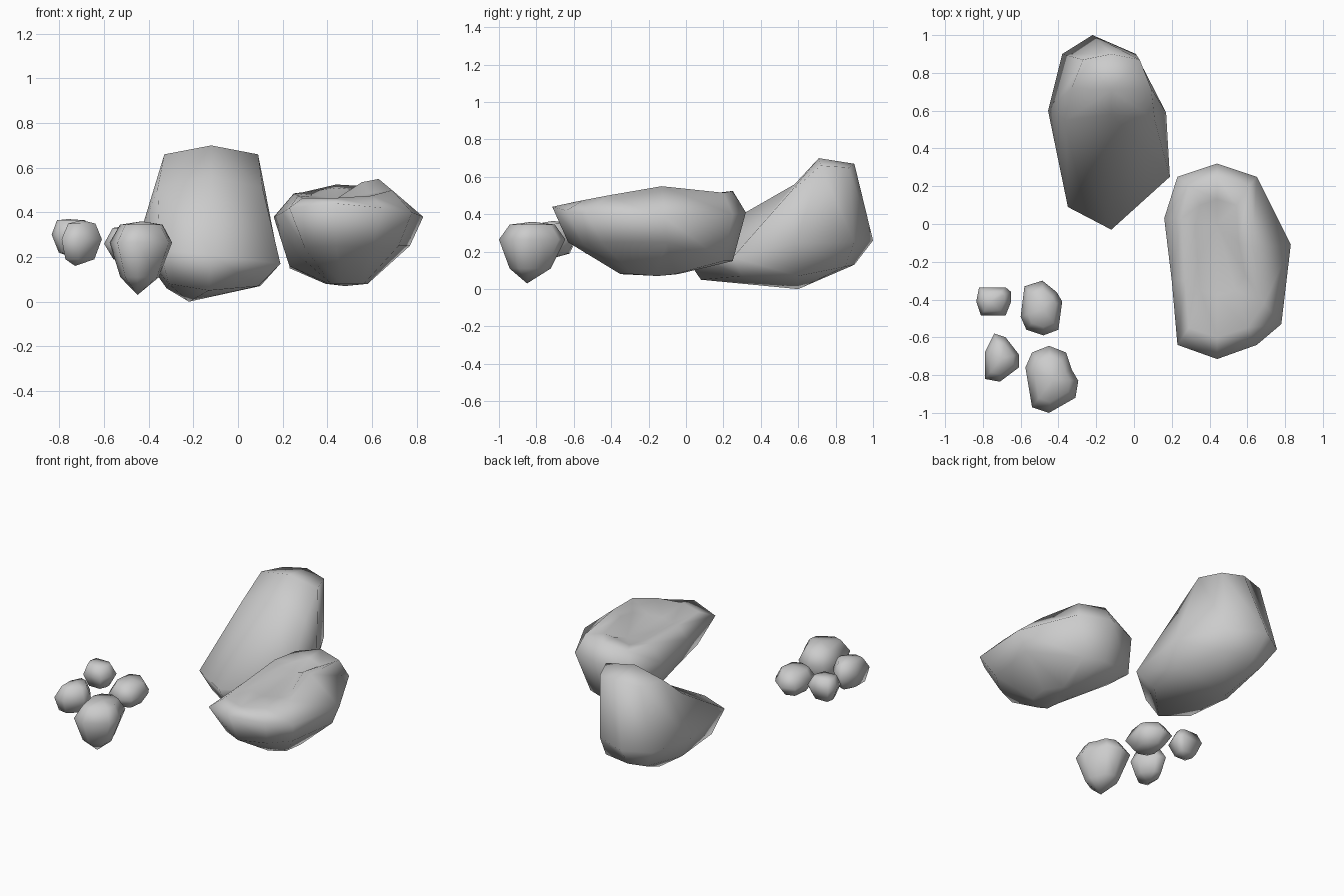
import bpy, bmesh, math
from mathutils import Vector


def loft(name, rings, low, high):
    """Close a stack of equal rings with an end point below and above."""
    bm = bmesh.new()
    rows = [[bm.verts.new(p) for p in r] for r in rings]
    n = len(rows[0])
    for a, b in zip(rows, rows[1:]):
        for i in range(n):
            j = (i + 1) % n
            bm.faces.new((a[i], a[j], b[j], b[i]))
    for row, tip in ((rows[0], low), (rows[-1], high)):
        c = bm.verts.new(tip)
        for i in range(n):
            bm.faces.new((row[i], row[(i + 1) % n], c))
    bmesh.ops.recalc_face_normals(bm, faces=bm.faces)
    me = bpy.data.meshes.new(name)
    bm.to_mesh(me)
    bm.free()
    ob = bpy.data.objects.new(name, me)
    bpy.context.collection.objects.link(ob)
    bpy.ops.object.select_all(action='DESELECT')
    ob.select_set(True)
    bpy.context.view_layer.objects.active = ob
    bpy.ops.object.shade_smooth_by_angle(angle=math.radians(100))
    return ob


def shrink(outline, centre, s, z):
    c = Vector(centre)
    return [(*(c + (Vector(p) - c) * s), z) for p in outline]


def pebble(name, outline, low, high, zs, s_low=0.62):
    """Small stone: plan outline, with narrower rings below and above."""
    z_low, z_mid, z_high = zs
    loft(name, [shrink(outline, low[:2], s_low, z_low),
                [(x, y, z_mid) for x, y in outline],
                shrink(outline, high[:2], 0.68, z_high)], low, high)


# tall boulder leaning back
loft("tall_boulder", [
    [(-.2, .9, .13), (0, .85, .12), (.1, .6, .07), (.09, .3, .07),
     (-.13, .08, .05), (-.31, .17, .08), (-.32, .5, .06), (-.3, .85, .12)],
    [(-.22, 1, .26), (.01, .9, .25), (.17, .59, .25), (.19, .25, .17),
     (-.12, -.03, .21), (-.35, .09, .23), (-.455, .6, .25), (-.38, .9, .25)],
    [(-.12, .9, .67), (.03, .87, .65), (.09, .72, .66), (.11, .55, .51),
     (-.12, .58, .56), (-.36, .55, .51), (-.33, .72, .66), (-.27, .87, .65)],
], (-.22, .6, 0), (-.12, .71, .70))

# wide boulder with a shallow dish on top
under = [(.44, .25, .15), (.57, .2, .15), (.77, -.1, .25), (.72, -.45, .25),
         (.6, -.55, .24), (.44, -.63, .25), (.3, -.55, .24), (.27, -.3, .21),
         (.23, .03, .16), (.23, .22, .15)]
base = shrink([p[:2] for p in under], (.48, -.2), 0.35, .08)
rim = [(.44, .25, .525), (.61, .2, .515), (.63, -.13, .55), (.69, -.42, .5),
       (.6, -.55, .475), (.44, -.6, .465), (.29, -.55, .465), (.27, -.3, .475),
       (.25, .03, .485), (.29, .2, .49)]
dish = [(.44 + (x - .44) * .6, -.05 + (y + .05) * .6, z - .015) for x, y, z in rim]
loft("wide_boulder", [
    base, under,
    [(.44, .32, .41), (.65, .25, .4), (.83, -.11, .38), (.78, -.53, .4),
     (.65, -.64, .42), (.44, -.715, .44), (.23, -.64, .42), (.2, -.3, .4),
     (.16, .03, .38), (.23, .25, .39)],
    rim, dish,
], (.48, -.15, .07), (.44, .0, .46))

# four small stones
pebble("front_stone",
       [(-.45, -.645), (-.36, -.68), (-.33, -.77), (-.295, -.83), (-.31, -.92),
        (-.45, -1), (-.54, -.97), (-.575, -.76), (-.54, -.68)],
       (-.45, -.85, .03), (-.43, -.82, .36), (.11, .265, .345))
pebble("middle_stone",
       [(-.485, -.30), (-.41, -.36), (-.38, -.41), (-.40, -.56), (-.48, -.59),
        (-.57, -.56), (-.60, -.49), (-.58, -.33)],
       (-.49, -.45, .17), (-.48, -.45, .345), (.19, .26, .33))
pebble("outer_stone",
       [(-.74, -.58), (-.68, -.60), (-.61, -.69), (-.61, -.76), (-.71, -.835),
        (-.79, -.82), (-.79, -.68)],
       (-.73, -.73, .16), (-.70, -.71, .365), (.19, .28, .35), .72)
pebble("rear_stone",
       [(-.82, -.335), (-.68, -.335), (-.65, -.36), (-.65, -.41), (-.68, -.485),
        (-.81, -.485), (-.835, -.41)],
       (-.75, -.41, .2), (-.76, -.41, .37), (.22, .3, .365))
